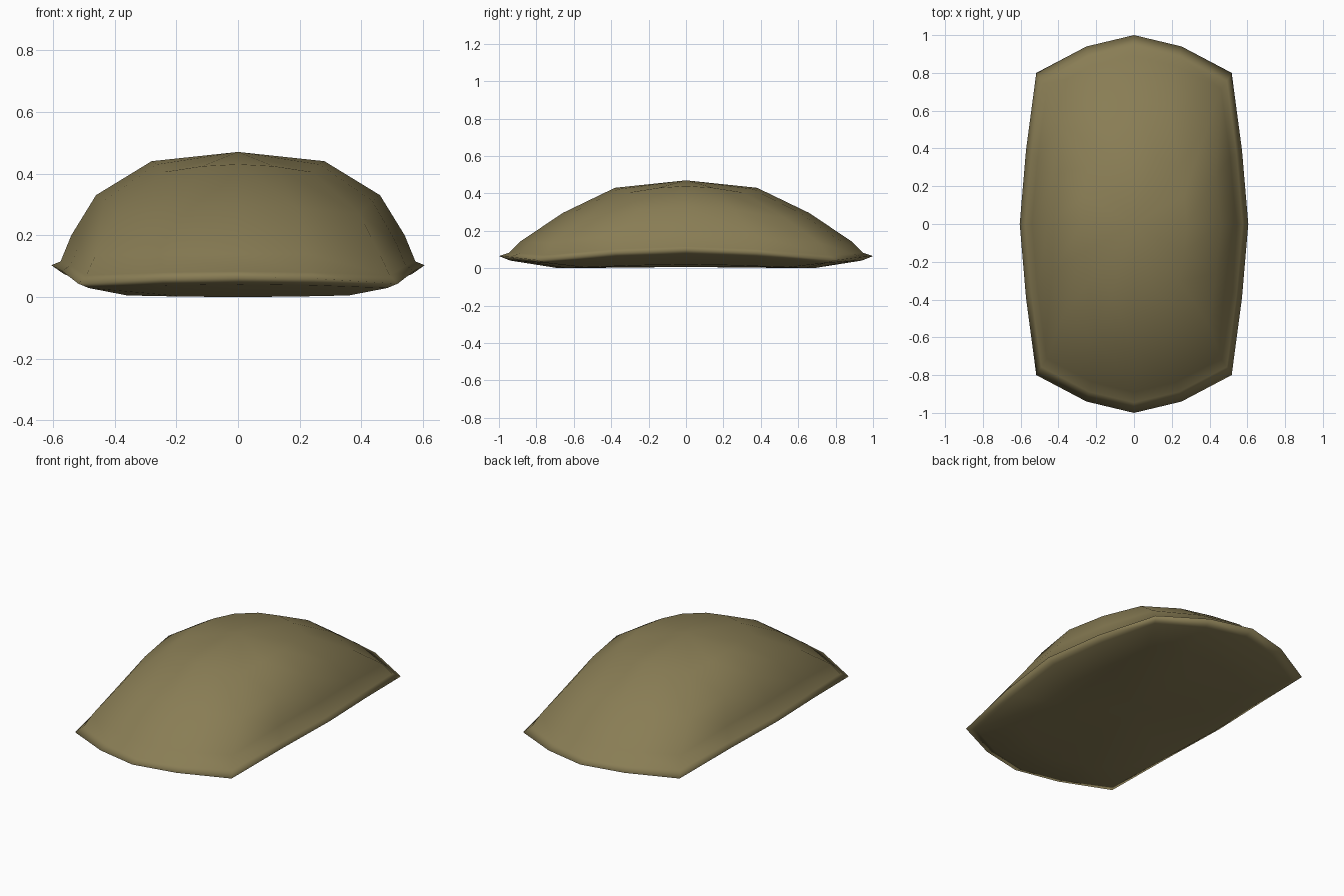
import bpy, bmesh

if "Cube" in bpy.data.objects:
    bpy.data.objects.remove(bpy.data.objects["Cube"])

# One quarter of the unit outline: x, y, and weights of (side, corner, end) heights
QUARTER = [
    (1.00, 0.00, (1.0, 0.0, 0.0)),
    (0.945, 0.39, (0.7, 0.3, 0.0)),
    (0.855, 0.80, (0.0, 1.0, 0.0)),
    (0.415, 0.94, (0.0, 0.25, 0.75)),
    (0.00, 1.00, (0.0, 0.0, 1.0)),
]

# Full outline by mirroring the quarter
OUTLINE = list(QUARTER)
OUTLINE += [(-x, y, w) for x, y, w in reversed(QUARTER[:4])]
OUTLINE += [(-x, -y, w) for x, y, w in QUARTER[1:]]
OUTLINE += [(x, -y, w) for x, y, w in reversed(QUARTER[1:4])]

# Rings from dome top to underside: x radius, y radius, (side, corner, end) heights
RINGS = [
    (0.28, 0.38, (0.445, 0.410, 0.435)),
    (0.46, 0.66, (0.335, 0.275, 0.300)),
    (0.54, 0.89, (0.205, 0.140, 0.145)),
    (0.575, 0.945, (0.120, 0.075, 0.088)),
    (0.605, 1.00, (0.108, 0.048, 0.070)),
    (0.565, 0.94, (0.080, 0.034, 0.046)),
    (0.42, 0.68, (0.025, 0.010, 0.005)),
]

bm = bmesh.new()
rings = []
for rx, ry, heights in RINGS:
    rings.append([bm.verts.new((x * rx, y * ry,
                                sum(a * b for a, b in zip(w, heights))))
                  for x, y, w in OUTLINE])

# Skin between rings
n = len(OUTLINE)
for a, b in zip(rings, rings[1:]):
    for i in range(n):
        j = (i + 1) % n
        bm.faces.new((a[i], b[i], b[j], a[j]))

# Close the crown and the underside with fans
top = bm.verts.new((0, 0, 0.475))
bottom = bm.verts.new((0, 0, 0.012))
for i in range(n):
    j = (i + 1) % n
    bm.faces.new((top, rings[0][i], rings[0][j]))
    bm.faces.new((bottom, rings[-1][j], rings[-1][i]))

# Stand on the ground
low = min(v.co.z for v in bm.verts)
for v in bm.verts:
    v.co.z -= low
bmesh.ops.recalc_face_normals(bm, faces=bm.faces)
for f in bm.faces:
    f.smooth = True

mesh = bpy.data.meshes.new("domed_cushion")
bm.to_mesh(mesh)
bm.free()
cushion = bpy.data.objects.new("domed_cushion", mesh)
bpy.context.collection.objects.link(cushion)

# Single olive tan colour
mat = bpy.data.materials.new("olive_tan")
mat.diffuse_color = (0.25, 0.205, 0.09, 1)
mat.use_nodes = True
mat.node_tree.nodes["Principled BSDF"].inputs["Base Color"].default_value = mat.diffuse_color
mesh.materials.append(mat)
